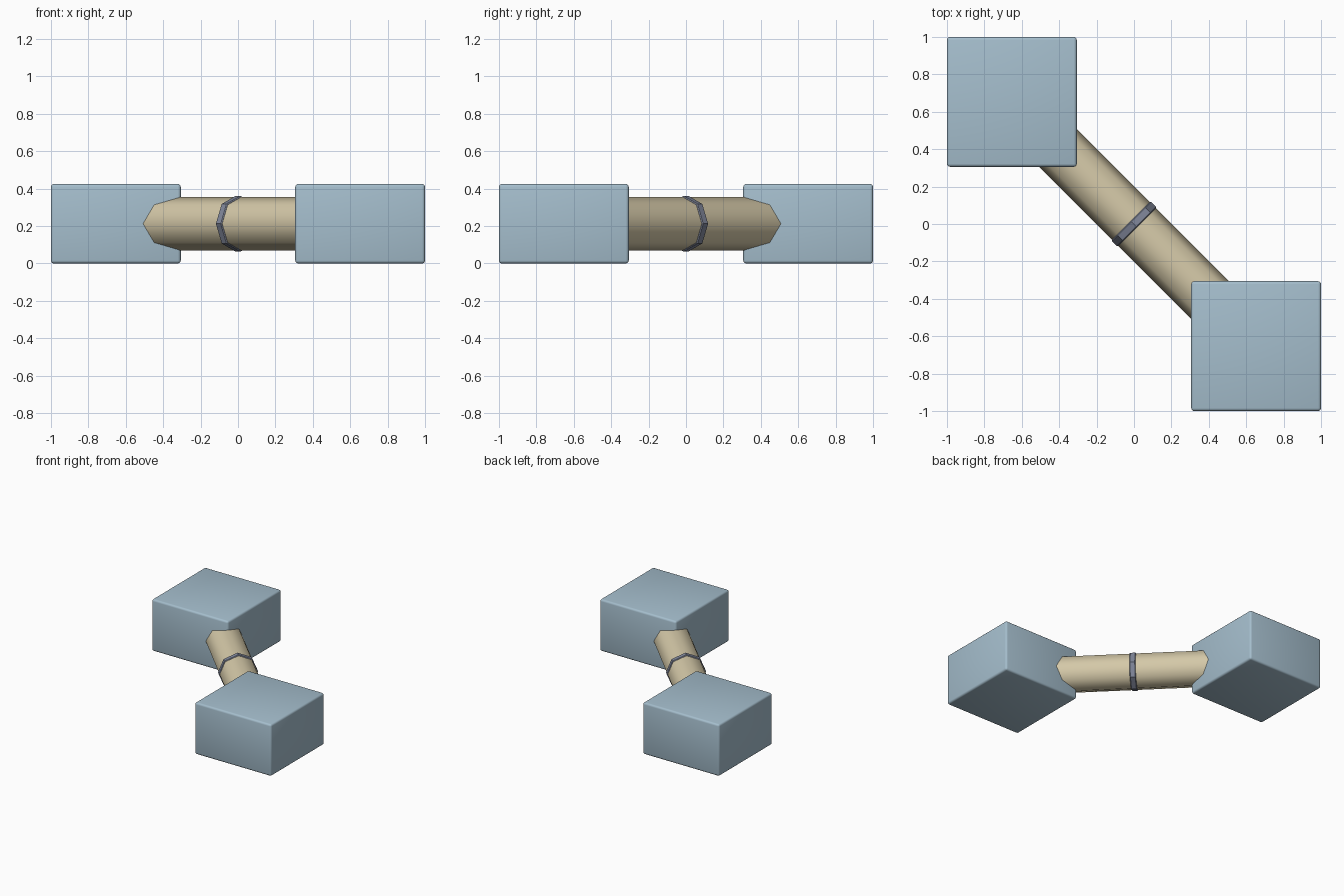
import bpy, math

if "Cube" in bpy.data.objects:
    bpy.data.objects.remove(bpy.data.objects["Cube"])

Z_MID = 0.2125
AXIS_ROT = (math.pi / 2, 0, math.pi / 4)   # cylinder axis along the floor diagonal


def material(name, rgb):
    m = bpy.data.materials.new(name)
    m.diffuse_color = (*rgb, 1)
    m.use_nodes = True
    m.node_tree.nodes["Principled BSDF"].inputs["Base Color"].default_value = m.diffuse_color
    return m


pale_blue = material("pale blue", (0.376, 0.515, 0.610))
sand = material("sand", (0.660, 0.580, 0.390))
slate = material("slate grey", (0.215, 0.240, 0.320))


def finish(obj, name, mat, bevel, segments, angle):
    obj.name = name
    obj.data.materials.append(mat)
    bpy.ops.object.transform_apply(location=False, rotation=False, scale=True)
    if bevel:
        mod = obj.modifiers.new("rounded edges", "BEVEL")
        mod.width = bevel
        mod.segments = segments
        mod.limit_method = "ANGLE"
        mod.angle_limit = math.radians(60)
        bpy.ops.object.modifier_apply(modifier=mod.name)
    bpy.ops.object.shade_smooth_by_angle(angle=math.radians(angle))


# two end blocks on opposite corners
for side, name in ((-1, "back_left_block"), (1, "front_right_block")):
    bpy.ops.mesh.primitive_cube_add(size=1, location=(side * 0.653, -side * 0.653, Z_MID))
    block = bpy.context.object
    block.scale = (0.694, 0.694, 0.425)
    finish(block, name, pale_blue, 0.016, 3, 35)


def octagonal_rod(radius, length):
    bpy.ops.mesh.primitive_cylinder_add(vertices=8, radius=radius, depth=length,
                                        location=(0, 0, Z_MID), rotation=AXIS_ROT)
    return bpy.context.object


# connecting rod, buried in both blocks
finish(octagonal_rod(0.1425, 1.5), "connecting_rod", sand, 0, 1, 50)

# collar round the middle of the rod
finish(octagonal_rod(0.149, 0.046), "middle_collar", slate, 0.005, 1, 30)
